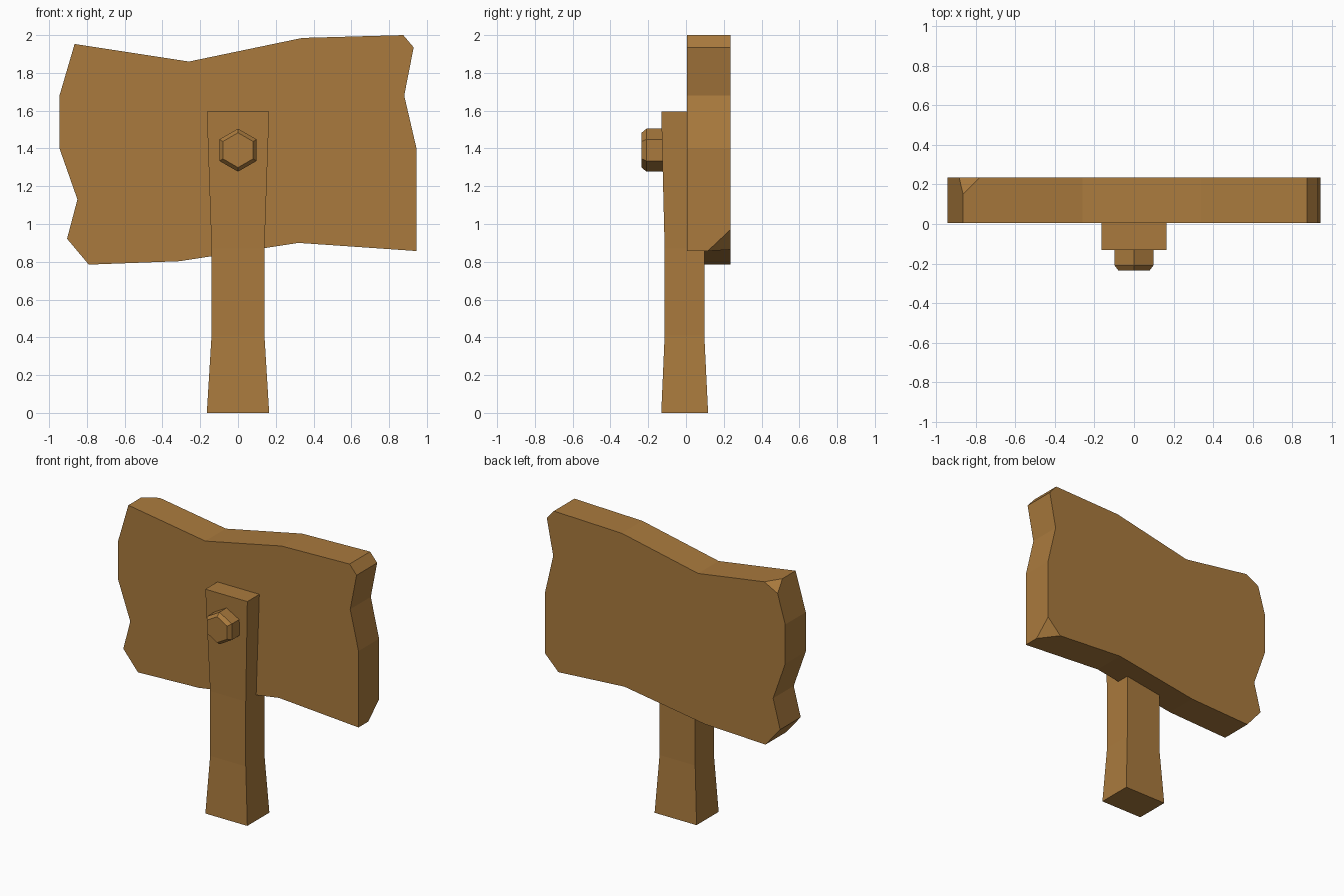
import bpy, bmesh, math
from mathutils import Vector

if "Cube" in bpy.data.objects:
    bpy.data.objects.remove(bpy.data.objects["Cube"])

wood = bpy.data.materials.new("brown wood")
wood.diffuse_color = (0.40, 0.195, 0.047, 1)
wood.use_nodes = True
wood.node_tree.nodes["Principled BSDF"].inputs["Base Color"].default_value = wood.diffuse_color


def finish(bm, name):
    bmesh.ops.recalc_face_normals(bm, faces=bm.faces)
    me = bpy.data.meshes.new(name)
    bm.to_mesh(me)
    bm.free()
    me.materials.append(wood)
    ob = bpy.data.objects.new(name, me)
    bpy.context.collection.objects.link(ob)
    return ob


def loft(rings, name):
    """Join rings of equal point count and cap both ends."""
    bm = bmesh.new()
    vs = [[bm.verts.new(p) for p in r] for r in rings]
    n = len(vs[0])
    for a, b in zip(vs, vs[1:]):
        for i in range(n):
            j = (i + 1) % n
            bm.faces.new((a[i], a[j], b[j], b[i]))
    bm.faces.new(vs[0])
    bm.faces.new(vs[-1])
    return bm


# Sign board: ragged outline (x, z) given a thickness
FRONT, BACK = 0.004, 0.235
outline = [(-0.865, 1.953), (-0.26, 1.86), (0.34, 1.985), (0.875, 2.0), (0.93, 1.935),
           (0.88, 1.68), (0.945, 1.40), (0.945, 0.857), (0.32, 0.90), (-0.31, 0.803),
           (-0.79, 0.785), (-0.905, 0.922), (-0.85, 1.13), (-0.945, 1.40), (-0.945, 1.68)]
bm = loft([[(x, y, z) for x, z in outline] for y in (FRONT, BACK)], "board")
bmesh.ops.recalc_face_normals(bm, faces=bm.faces)

# Two chipped back corners, each cut by a plane through three points
chips = [((-0.865, 0.152, 1.953), (-0.78, BACK, 1.94), (-0.885, BACK, 1.885)),
         ((0.945, 0.115, 0.857), (0.945, BACK, 0.97), (0.84, BACK, 0.865))]
centre = Vector((0, 0.1, 1.4))
for pts in chips:
    a, b, c = map(Vector, pts)
    no = (b - a).cross(c - a).normalized()
    if no.dot(centre - a) > 0:
        no = -no
    cut = bmesh.ops.bisect_plane(bm, geom=bm.verts[:] + bm.edges[:] + bm.faces[:],
                                 plane_co=a, plane_no=no, clear_outer=True)
    edges = [e for e in cut["geom_cut"] if isinstance(e, bmesh.types.BMEdge)]
    bmesh.ops.holes_fill(bm, edges=edges, sides=0)
finish(bm, "sign_board")

# Post: square section, flared at both ends (z, half width, front y, back y)
levels = [(0, 0.165, -0.131, 0.117), (0.41, 0.14, -0.113, 0.097),
          (0.87, 0.14, -0.113, 0.097), (1.595, 0.165, -0.131, 0.117)]
finish(loft([[(-w, f, z), (w, f, z), (w, b, z), (-w, b, z)] for z, w, f, b in levels],
            "post"), "post")

# Hexagonal bolt head with a chamfered front edge
rings = []
for y, r in ((-0.10, 0.114), (-0.209, 0.114), (-0.235, 0.092)):
    rings.append([(r * math.sin(k * math.pi / 3), y, 1.391 + r * math.cos(k * math.pi / 3))
                  for k in range(6)])
finish(loft(rings, "bolt"), "bolt_head")
